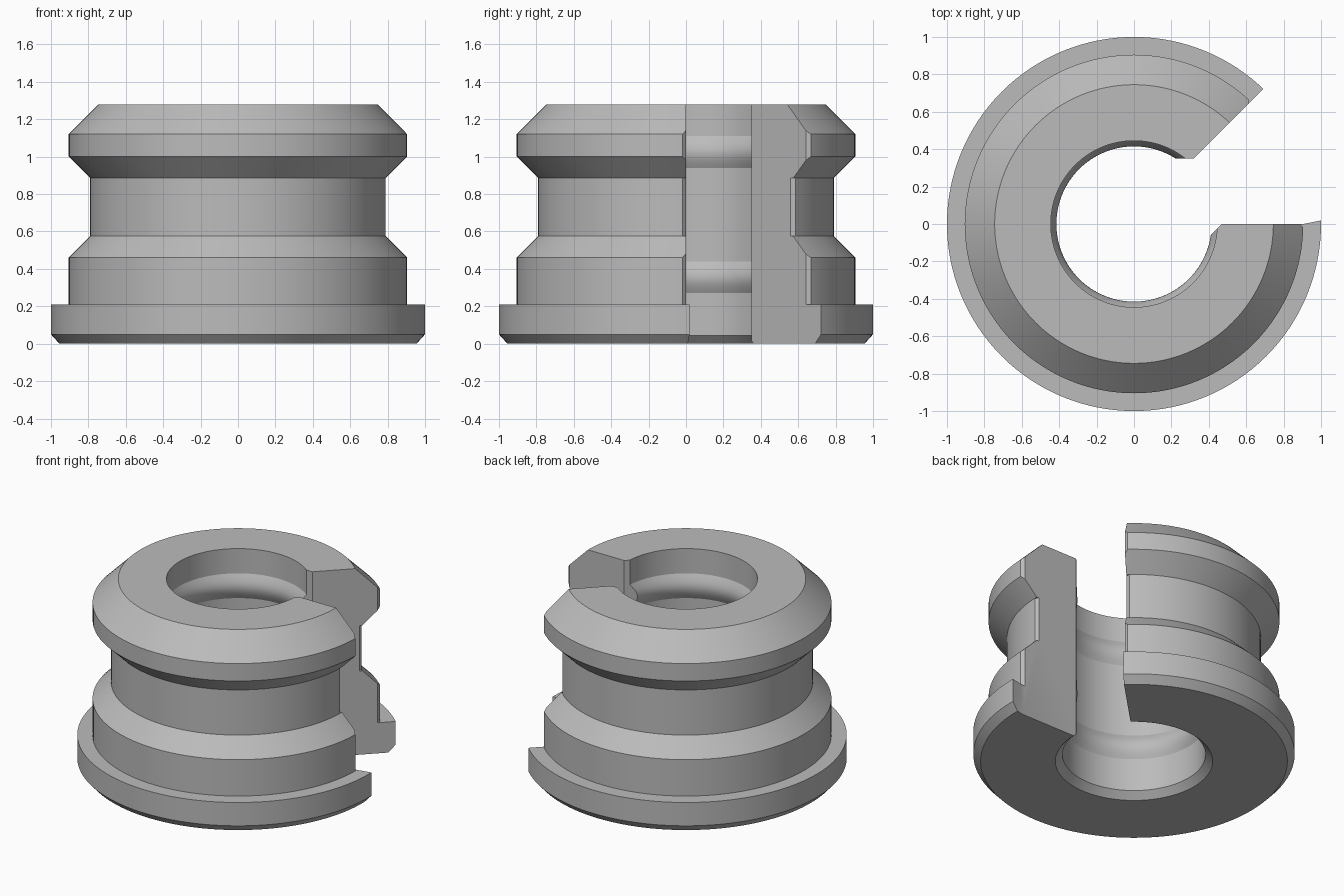
import bpy, bmesh, math
from mathutils import Vector

old = bpy.data.objects.get("Cube")
if old:
    bpy.data.objects.remove(old, do_unlink=True)

grey = bpy.data.materials.new("plain_grey")
grey.use_nodes = True
colour = (0.5, 0.5, 0.5, 1)
grey.diffuse_color = colour
grey.node_tree.nodes["Principled BSDF"].inputs["Base Color"].default_value = colour


def make_object(name, bm):
    bmesh.ops.recalc_face_normals(bm, faces=bm.faces)
    mesh = bpy.data.meshes.new(name)
    bm.to_mesh(mesh)
    bm.free()
    mesh.materials.append(grey)
    obj = bpy.data.objects.new(name, mesh)
    bpy.context.collection.objects.link(obj)
    return obj


def revolve(name, profile, steps):
    bm = bmesh.new()
    verts = [bm.verts.new((r, 0, z)) for r, z in profile]
    edges = [bm.edges.new((a, b)) for a, b in zip(verts, verts[1:] + verts[:1])]
    bmesh.ops.spin(bm, geom=verts + edges, cent=(0, 0, 0), axis=(0, 0, 1),
                   angle=math.tau, steps=steps, use_merge=True)
    bmesh.ops.remove_doubles(bm, verts=bm.verts, dist=1e-5)
    return make_object(name, bm)


def prism(name, outline, low, high):
    bm = bmesh.new()
    face = bm.faces.new([bm.verts.new((x, y, low)) for x, y in outline])
    top = bmesh.ops.extrude_face_region(bm, geom=[face])["geom"]
    bmesh.ops.translate(bm, vec=(0, 0, high - low),
                        verts=[v for v in top if isinstance(v, bmesh.types.BMVert)])
    obj = make_object(name, bm)
    obj.hide_render = True
    return obj


def rib(low, high, radius=0.445, bulge=0.03, count=10):
    """Rounded rib on the bore wall, listed downwards."""
    return [(radius - bulge * math.sin(math.pi * i / count),
             high + (low - high) * i / count) for i in range(count + 1)]


# Collar body: stepped outside, ribbed bore
outside = [(0.49, 0), (0.955, 0), (1, 0.05), (1, 0.21), (0.905, 0.21), (0.905, 0.46),
           (0.79, 0.575), (0.79, 0.885), (0.905, 1.0), (0.905, 1.12), (0.745, 1.28)]
bore = [(0.445, 1.28)] + rib(0.94, 1.11) + rib(0.27, 0.44) + [(0.445, 0.045)]
body = revolve("grooved_collar", outside + bore, 128)

# Side opening
cutters = [prism("slot_cutter", [(0, 0), (0, 0.35), (0.32, 0.35), (1.0, 1.03), (1.3, 0.08),
                                 (0.905, 0), (0.47, 0), (0.41, -0.06)], -0.1, 1.4)]

# Small corner bevels on both ends of the opening
u, n = Vector((1, 1)).normalized(), Vector((-1, 1)).normalized()
for r, low, high in ((0.905, 0.21, 0.48), (0.79, 0.575, 0.885), (0.905, 0.98, 1.14)):
    corner = [(r - 0.04, 0.02), (r + 0.02, -0.04), (r + 0.02, 0.02)]
    cutters.append(prism("front_bevel_cutter", corner, low, high))
    cutters.append(prism("back_bevel_cutter",
                         [u * s + n * (0.021 - t) for s, t in corner], low, high))

bpy.context.view_layer.objects.active = body
for cutter in cutters:
    mod = body.modifiers.new("cut", "BOOLEAN")
    mod.operation, mod.solver, mod.object = "DIFFERENCE", "EXACT", cutter
    bpy.ops.object.modifier_apply(modifier=mod.name)
    bpy.data.objects.remove(cutter, do_unlink=True)

# Smooth round walls, crisp edges
bpy.ops.object.select_all(action="DESELECT")
body.select_set(True)
bpy.ops.object.shade_smooth_by_angle(angle=math.radians(25))
